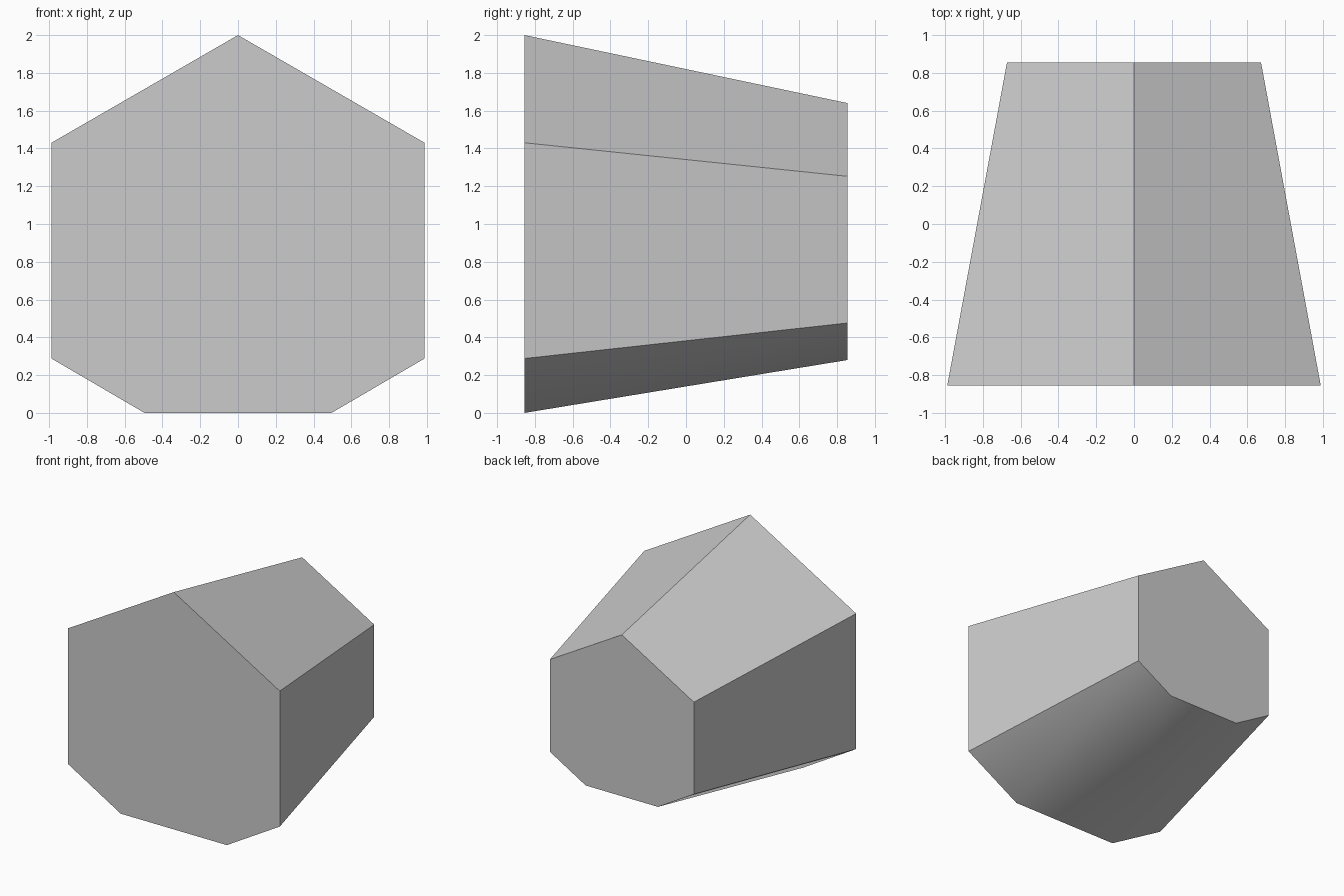
import bpy
import bmesh
import math

cube = bpy.data.objects.get("Cube")
if cube:
    bpy.data.objects.remove(cube, do_unlink=True)

# One plain grey material
grey = bpy.data.materials.new("grey")
grey.use_nodes = True
colour = (0.6, 0.6, 0.6, 1)
grey.diffuse_color = colour
grey.node_tree.nodes["Principled BSDF"].inputs["Base Color"].default_value = colour

# Seven-sided front outline: pointed roof, upright walls, rounded underside
half = [(0.495, 0), (0.988, 0.288), (0.988, 1.43)]
outline = half + [(0, 2)] + [(-x, z) for x, z in reversed(half)]

DEPTH = 0.855       # half the length
TAPER = 0.68        # size of the back compared with the front
AXIS_Z = 0.875      # height the outline shrinks towards

# Tapered body: front outline joined to its smaller copy at the back
bm = bmesh.new()
front = [bm.verts.new((x, -DEPTH, z)) for x, z in outline]
back = [bm.verts.new((x * TAPER, DEPTH, AXIS_Z + (z - AXIS_Z) * TAPER))
        for x, z in outline]
bm.faces.new(front)
bm.faces.new(back[::-1])
for i in range(len(outline)):
    j = (i + 1) % len(outline)
    bm.faces.new((front[i], back[i], back[j], front[j]))
bmesh.ops.recalc_face_normals(bm, faces=bm.faces)

mesh = bpy.data.meshes.new("tapered_body")
bm.to_mesh(mesh)
bm.free()
mesh.materials.append(grey)
body = bpy.data.objects.new("tapered_body", mesh)
bpy.context.collection.objects.link(body)

# Smooth across the shallow bends underneath, keep the rest crisp
bpy.ops.object.select_all(action="DESELECT")
body.select_set(True)
bpy.context.view_layer.objects.active = body
bpy.ops.object.shade_smooth_by_angle(angle=math.radians(40))
